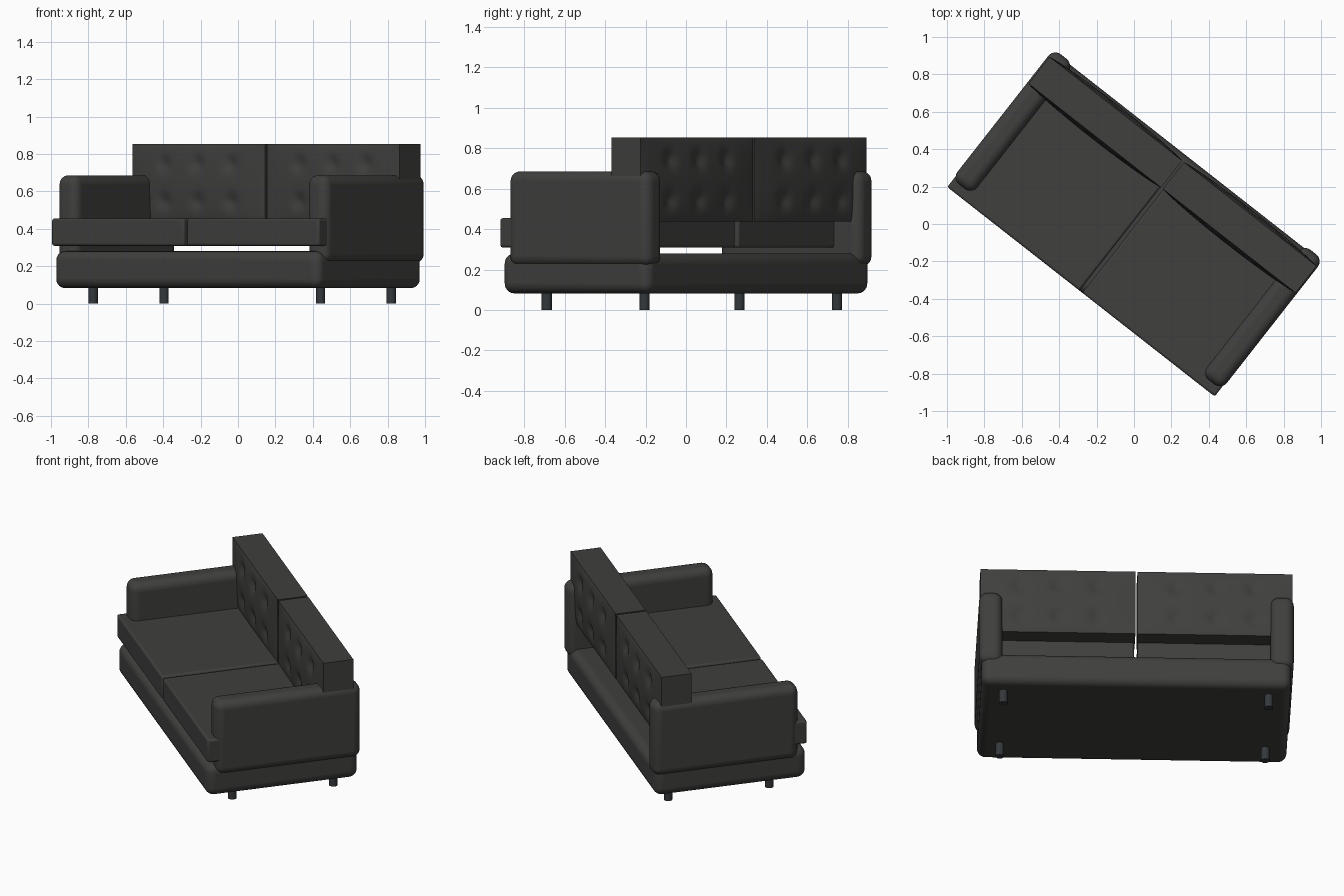
import bpy, bmesh, math

if "Cube" in bpy.data.objects:
    bpy.data.objects.remove(bpy.data.objects["Cube"])

TURN = math.radians(-38.07)   # the whole sofa stands turned about z


def material(name, rgb):
    m = bpy.data.materials.new(name)
    m.diffuse_color = (*rgb, 1)
    m.use_nodes = True
    m.node_tree.nodes["Principled BSDF"].inputs["Base Color"].default_value = m.diffuse_color
    return m


FABRIC = material("dark_fabric", (0.05, 0.05, 0.048))
METAL = material("leg_metal", (0.035, 0.04, 0.045))


def finish(bm, name, mat, bevel=0, segments=4):
    """Turn a bmesh into a rotated, bevelled, smooth shaded object."""
    bmesh.ops.recalc_face_normals(bm, faces=bm.faces)
    me = bpy.data.meshes.new(name)
    bm.to_mesh(me)
    bm.free()
    ob = bpy.data.objects.new(name, me)
    bpy.context.collection.objects.link(ob)
    ob.rotation_euler.z = TURN
    me.materials.append(mat)
    if bevel:
        mod = ob.modifiers.new("bevel", 'BEVEL')
        mod.width, mod.segments = bevel, segments
        mod.limit_method = 'ANGLE'
    bpy.ops.object.select_all(action='DESELECT')
    ob.select_set(True)
    bpy.context.view_layer.objects.active = ob
    bpy.ops.object.shade_smooth_by_angle(angle=math.radians(35))
    return ob


def box_mesh(x, y, z):
    bm = bmesh.new()
    bmesh.ops.create_cube(bm, size=1)
    for v in bm.verts:
        for i, (lo, hi) in enumerate((x, y, z)):
            v.co[i] = lo if v.co[i] < 0 else hi
    return bm


def box(name, x, y, z, bevel, segments=4):
    return finish(box_mesh(x, y, z), name, FABRIC, bevel, segments)


def tufted_cushion(name, x, y, z, bulge=0.022, nx=48, nz=24):
    """Back cushion: front and back swell outward and carry 3 x 2 button dimples."""
    cx, cz = sum(x) / 2, sum(z) / 2
    hx, hz = (x[1] - x[0]) / 2, (z[1] - z[0]) / 2
    buttons = [(cx + i * hx * 0.5, cz + k * hz * 0.48)
               for i in (-1, 0, 1) for k in (-1, 1)]
    bm = box_mesh(x, y, z)
    for axis, n in ((0, nx), (2, nz)):
        edges = [e for e in bm.edges
                 if abs(e.verts[0].co[axis] - e.verts[1].co[axis]) > 0.1
                 and abs(e.verts[0].co[1] - e.verts[1].co[1]) < 1e-6]
        for k in range(1, n):
            co, no = [0, 0, 0], [0, 0, 0]
            span = (x, y, z)[axis]
            co[axis] = span[0] + (span[1] - span[0]) * k / n
            no[axis] = 1
            bmesh.ops.bisect_plane(bm, geom=bm.verts[:] + bm.edges[:] + bm.faces[:],
                                   plane_co=co, plane_no=no)
    mid = sum(y) / 2
    for v in bm.verts:
        u, w = (v.co.x - cx) / hx, (v.co.z - cz) / hz
        swell = bulge * max(0, 1 - u * u) ** 0.7 * max(0, 1 - w * w) ** 0.7
        dent = sum(0.02 * math.exp(-((v.co.x - a) ** 2 + (v.co.z - b) ** 2) / 0.0016)
                   for a, b in buttons)
        if abs(u) > 0.999 or abs(w) > 0.999:
            dent = 0
        v.co.y += (1 if v.co.y > mid else -1) * (swell - dent)
    return finish(bm, name, FABRIC)


# base
box("base", (-0.90, 0.90), (-0.46, 0.46), (0.082, 0.28), 0.05, 6)

for side, label in ((-1, "left"), (1, "right")):
    def span(a, b):
        return tuple(sorted((side * a, side * b)))
    # arm, seat cushion and back cushion on each side
    box(label + "_arm", span(0.78, 0.915), (-0.41, 0.473), (0.217, 0.686), 0.048, 6)
    box(label + "_seat_cushion", span(0.01, 0.908), (-0.46, 0.32), (0.309, 0.455), 0.012, 3)
    tufted_cushion(label + "_back_cushion", span(0.006, 0.907), (0.243, 0.425), (0.437, 0.853))
    # round legs
    for t, end in ((-0.27, "front"), (0.344, "back")):
        bm = bmesh.new()
        bmesh.ops.create_cone(bm, cap_ends=True, segments=24, radius1=0.025,
                              radius2=0.025, depth=0.1)
        bmesh.ops.translate(bm, verts=bm.verts, vec=(side * 0.772, t, 0.05))
        finish(bm, f"{label}_{end}_leg", METAL)
